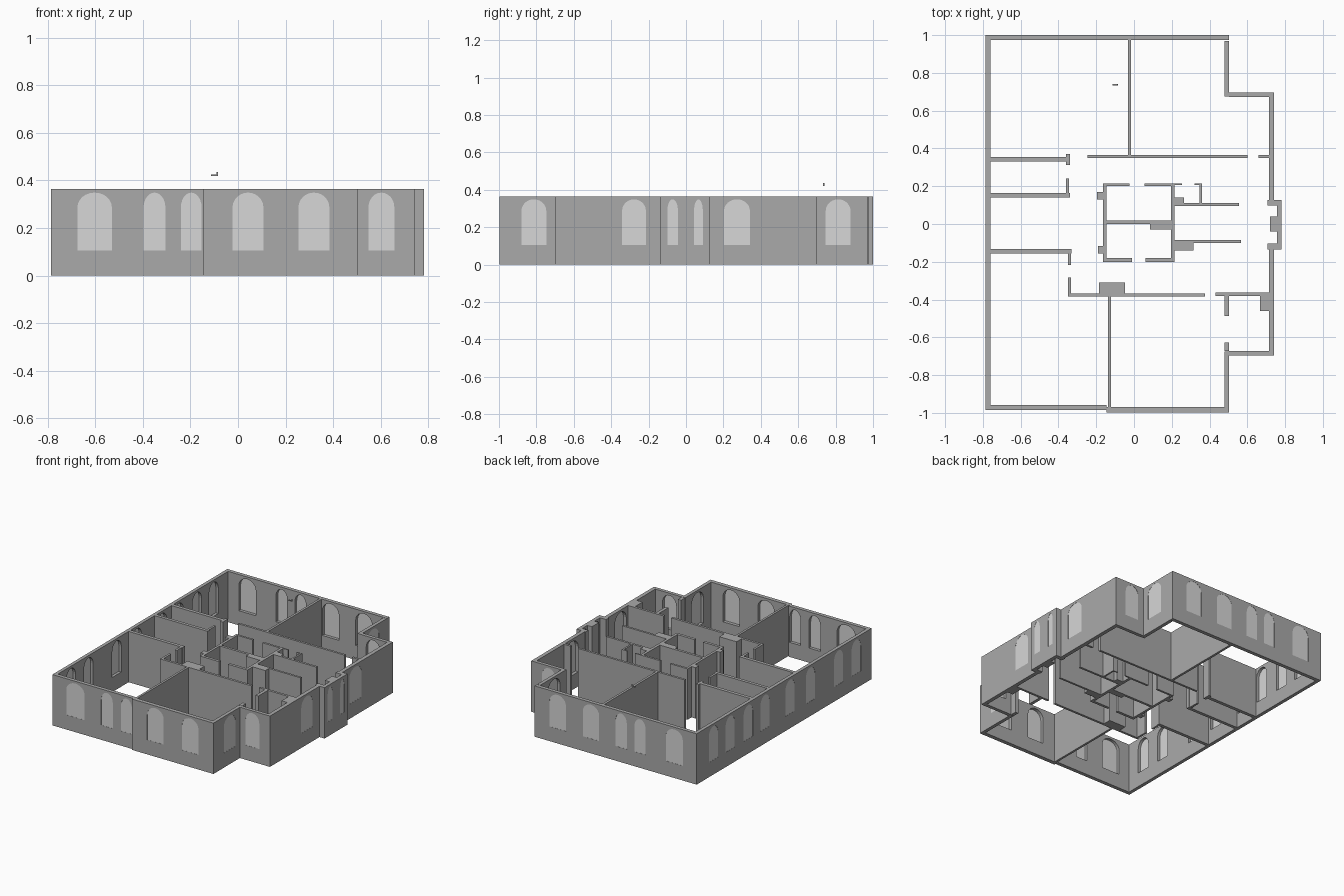
import bpy, math
from mathutils import Matrix

if "Cube" in bpy.data.objects:
    bpy.data.objects.remove(bpy.data.objects["Cube"])

H = 0.365                       # wall height
SILL, SPRING, TOP = 0.105, 0.287, 0.349


def material(name, v):
    m = bpy.data.materials.new(name)
    m.diffuse_color = (v, v, v, 1)
    m.use_nodes = True
    m.node_tree.nodes["Principled BSDF"].inputs["Base Color"].default_value = m.diffuse_color
    return m


WALL = material("wall grey", 0.40)
GLASS = material("window pale grey", 0.68)


def arch(a, b):
    """Outline of an arched window between a and b along the wall."""
    c, r = (a + b) / 2, (b - a) / 2
    pts = [(a, SILL), (b, SILL)]
    for i in range(13):
        t = math.pi * i / 12
        pts.append((c + r * math.cos(t), SPRING + (TOP - SPRING) * math.sin(t)))
    return pts


def sheet(name, outlines, thickness, axis, depth, mat):
    """Upright filled profile (inner outlines become holes) of given thickness."""
    cu = bpy.data.curves.new(name, 'CURVE')
    cu.dimensions = '2D'
    cu.fill_mode = 'BOTH'
    cu.extrude = thickness / 2
    for pts in outlines:
        s = cu.splines.new('POLY')
        s.points.add(len(pts) - 1)
        for p, (u, v) in zip(s.points, pts):
            p.co = (u, v, 0, 1)
        s.use_cyclic_u = True
    tmp = bpy.data.objects.new(name + "_curve", cu)
    bpy.context.collection.objects.link(tmp)
    dg = bpy.context.evaluated_depsgraph_get()
    me = bpy.data.meshes.new_from_object(tmp.evaluated_get(dg))
    bpy.data.objects.remove(tmp)
    if axis == 'x':
        mtx = Matrix(((1, 0, 0, 0), (0, 0, -1, depth), (0, 1, 0, 0), (0, 0, 0, 1)))
    else:
        mtx = Matrix(((0, 0, 1, depth), (1, 0, 0, 0), (0, 1, 0, 0), (0, 0, 0, 1)))
    me.transform(mtx)
    me.materials.clear()
    me.materials.append(mat)
    for p in me.polygons:
        p.use_smooth = False
    ob = bpy.data.objects.new(name, me)
    bpy.context.collection.objects.link(ob)


def window_wall(name, axis, a, b, outer, inner, windows):
    """Wall from a to b along axis, with arched openings glazed at the outer face."""
    rect = [(a, 0), (b, 0), (b, H), (a, H)]
    sheet(name, [rect] + [arch(*w) for w in windows], abs(outer - inner), axis,
          (outer + inner) / 2, WALL)
    inward = 1 if inner > outer else -1
    for i, w in enumerate(windows):
        sheet(f"{name}_glass_{i + 1}", [arch(*w)], 0.004, axis,
              outer + inward * 0.003, GLASS)


def box(name, x0, x1, y0, y1, z0=0.0, z1=H):
    v = [(x, y, z) for z in (z0, z1) for x, y in ((x0, y0), (x1, y0), (x1, y1), (x0, y1))]
    f = [(3, 2, 1, 0), (4, 5, 6, 7)] + [(i, (i + 1) % 4, (i + 1) % 4 + 4, i + 4) for i in range(4)]
    me = bpy.data.meshes.new(name)
    me.from_pydata(v, [], f)
    me.materials.append(WALL)
    bpy.context.collection.objects.link(bpy.data.objects.new(name, me))


# Outer walls with windows
window_wall("front_wall_left", 'x', -0.785, -0.145, -0.985, -0.958,
            [(-0.675, -0.53), (-0.397, -0.305), (-0.24, -0.153)])
window_wall("front_wall_right", 'x', -0.145, 0.503, -0.997, -0.968,
            [(-0.023, 0.107), (0.254, 0.384)])
window_wall("back_wall", 'x', -0.785, 0.503, 1.0, 0.973,
            [(-0.675, -0.54), (-0.38, -0.29), (-0.23, -0.14), (-0.01, 0.12), (0.254, 0.384)])
window_wall("left_wall", 'y', -0.958, 0.973, -0.785, -0.76,
            [(c - 0.052, c + 0.052) for c in (-0.81, -0.61, -0.29, -0.06, 0.225, 0.415, 0.62, 0.81)])
for tag, s in (("front", -1), ("back", 1)):
    lo, hi = sorted((s * 0.675, s * 0.97))
    window_wall(tag + "_notch_side", 'y', lo, hi, 0.503, 0.478,
                [tuple(sorted((s * 0.747, s * 0.88)))])
    window_wall(tag + "_notch_wall", 'x', 0.503, 0.742, s * 0.697, s * 0.672, [(0.548, 0.657)])
window_wall("right_wall_front", 'y', -0.672, -0.13, 0.742, 0.714, [(-0.342, -0.214)])
window_wall("right_wall_back", 'y', 0.12, 0.672, 0.742, 0.714, [(0.203, 0.342)])
window_wall("right_bay_wall", 'y', -0.135, 0.127, 0.782, 0.756,
            [(-0.10, -0.043), (0.043, 0.09)])

# Interior walls and piers: x0, x1, y0, y1
PARTS = {
    "bay_pier": [(0.708, 0.756, 0.097, 0.127), (0.72, 0.756, -0.04, 0.04),
                 (0.708, 0.756, -0.135, -0.103)],
    "back_room_wall": [(-0.245, 0.60, 0.35, 0.366), (0.66, 0.714, 0.35, 0.366),
                       (-0.033, -0.016, 0.366, 0.973)],
    "left_room_wall": [(-0.76, -0.345, 0.33, 0.355), (-0.36, -0.34, 0.313, 0.37),
                       (-0.76, -0.34, 0.14, 0.163), (-0.36, -0.345, 0.163, 0.24),
                       (-0.76, -0.33, -0.156, -0.132), (-0.35, -0.334, -0.217, -0.156),
                       (-0.35, -0.334, -0.37, -0.282)],
    "front_room_wall": [(-0.35, 0.375, -0.385, -0.368), (0.432, 0.714, -0.38, -0.363),
                        (-0.138, -0.122, -0.968, -0.385), (0.48, 0.503, -0.487, -0.38),
                        (0.478, 0.503, -0.672, -0.628)],
    "chimney_block": [(-0.185, -0.048, -0.37, -0.31), (0.668, 0.714, -0.46, -0.38),
                      (0.085, 0.195, -0.03, 0.0), (0.215, 0.265, 0.11, 0.14),
                      (0.215, 0.315, -0.14, -0.10)],
    "core_wall": [(-0.163, -0.145, -0.2, 0.215), (-0.145, -0.025, 0.2, 0.215),
                  (0.055, 0.195, 0.2, 0.215), (0.215, 0.255, 0.206, 0.215),
                  (-0.145, -0.01, -0.2, -0.18), (0.06, 0.195, -0.2, -0.18),
                  (0.195, 0.215, -0.2, 0.215), (-0.145, 0.195, 0.0, 0.018)],
    "core_pier": [(-0.195, -0.163, 0.13, 0.17), (-0.19, -0.163, -0.155, -0.117)],
    "side_room_wall": [(0.215, 0.557, 0.094, 0.11), (0.348, 0.36, 0.11, 0.215),
                       (0.32, 0.348, 0.206, 0.215), (0.215, 0.567, -0.10, -0.085)],
}
for name, rects in PARTS.items():
    for i, r in enumerate(rects):
        box(f"{name}_{i + 1}", *r)

# Small loose bracket above the back room
box("bracket_bar", -0.114, -0.084, 0.733, 0.741, 0.419, 0.425)
box("bracket_tip", -0.09, -0.084, 0.733, 0.741, 0.425, 0.435)
